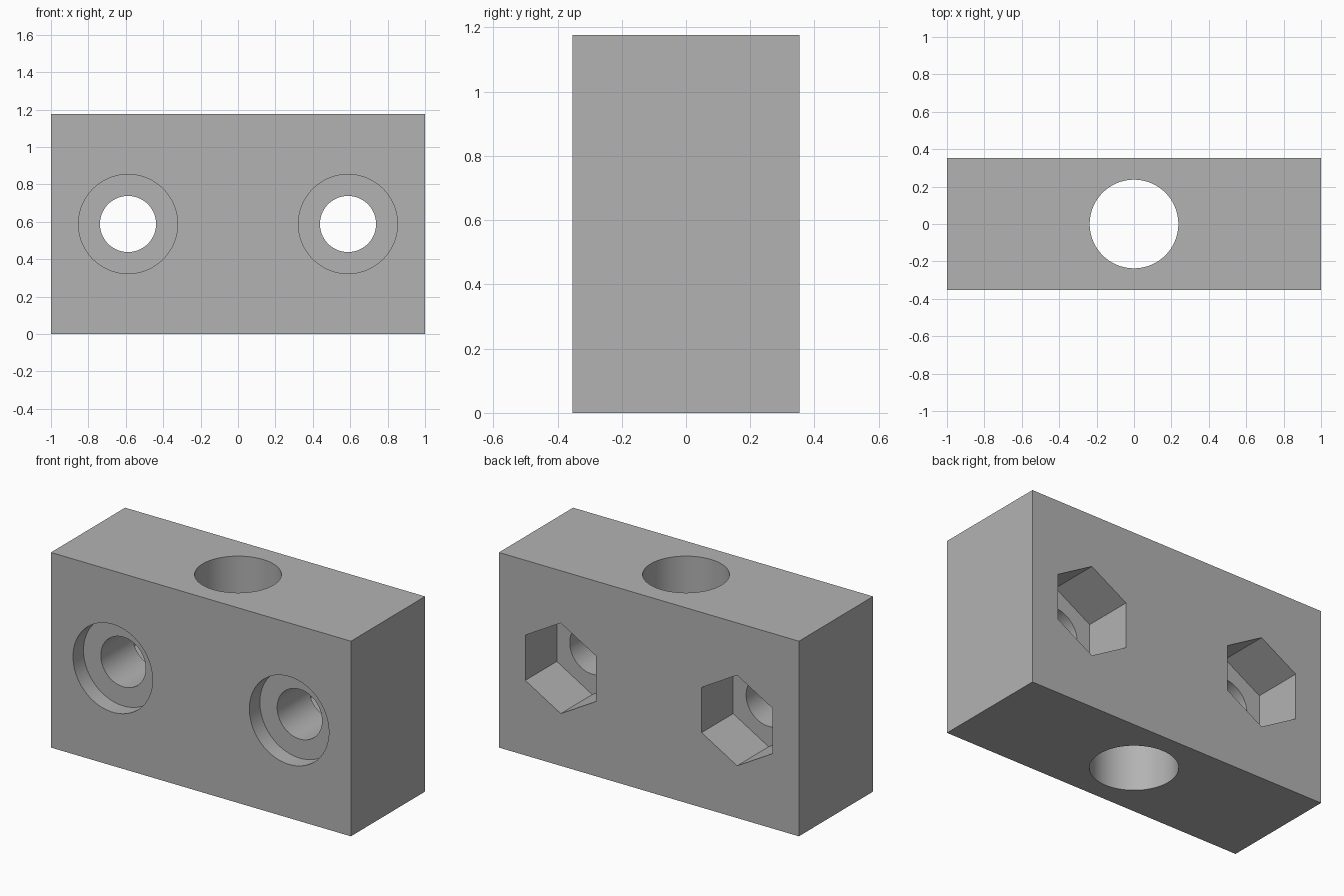
import bpy
from math import pi

cube = bpy.data.objects.get("Cube")
if cube:
    bpy.data.objects.remove(cube, do_unlink=True)

WIDTH, DEPTH, HEIGHT = 2.0, 0.706, 1.176
MID = HEIGHT / 2
BOLT_X = 0.588
BORE_DEPTH, NUT_DEPTH = 0.1, 0.3

# Plain grey material
grey = bpy.data.materials.new("grey")
grey.use_nodes = True
colour = (0.45, 0.45, 0.45, 1)
grey.diffuse_color = colour
grey.node_tree.nodes["Principled BSDF"].inputs["Base Color"].default_value = colour

# Solid block
bpy.ops.mesh.primitive_cube_add(size=1, location=(0, 0, MID))
block = bpy.context.object
block.name = "mounting_block"
block.scale = (WIDTH, DEPTH, HEIGHT)
bpy.ops.object.transform_apply(location=True, rotation=False, scale=True)
block.data.materials.append(grey)


def drill(radius, length, location, sides=96, along_y=True, turn=0):
    """Cut a round or polygonal hole into the block."""
    bpy.ops.mesh.primitive_cylinder_add(
        vertices=sides, radius=radius, depth=length, location=location,
        rotation=(pi / 2 if along_y else 0, turn, 0))
    cutter = bpy.context.object
    cutter.hide_render = True
    cutter.data.materials.append(grey)
    cut = block.modifiers.new("hole", 'BOOLEAN')
    cut.operation = 'DIFFERENCE'
    cut.solver = 'EXACT'
    cut.object = cutter
    bpy.context.view_layer.objects.active = block
    bpy.ops.object.modifier_apply(modifier=cut.name)
    bpy.data.objects.remove(cutter, do_unlink=True)


# Vertical rod hole
drill(0.237, HEIGHT * 2, (0, 0, MID), along_y=False)

# Bolt holes, with round recesses at the front and nut pockets at the back
for x in (-BOLT_X, BOLT_X):
    drill(0.15, DEPTH * 2, (x, 0, MID))
    drill(0.265, BORE_DEPTH * 2, (x, -DEPTH / 2, MID))
    drill(0.273, NUT_DEPTH * 2, (x, DEPTH / 2, MID), sides=6)

# Smooth hole walls, crisp edges
bpy.ops.object.select_all(action='DESELECT')
block.select_set(True)
bpy.context.view_layer.objects.active = block
bpy.ops.object.shade_smooth_by_angle(angle=pi / 6)
